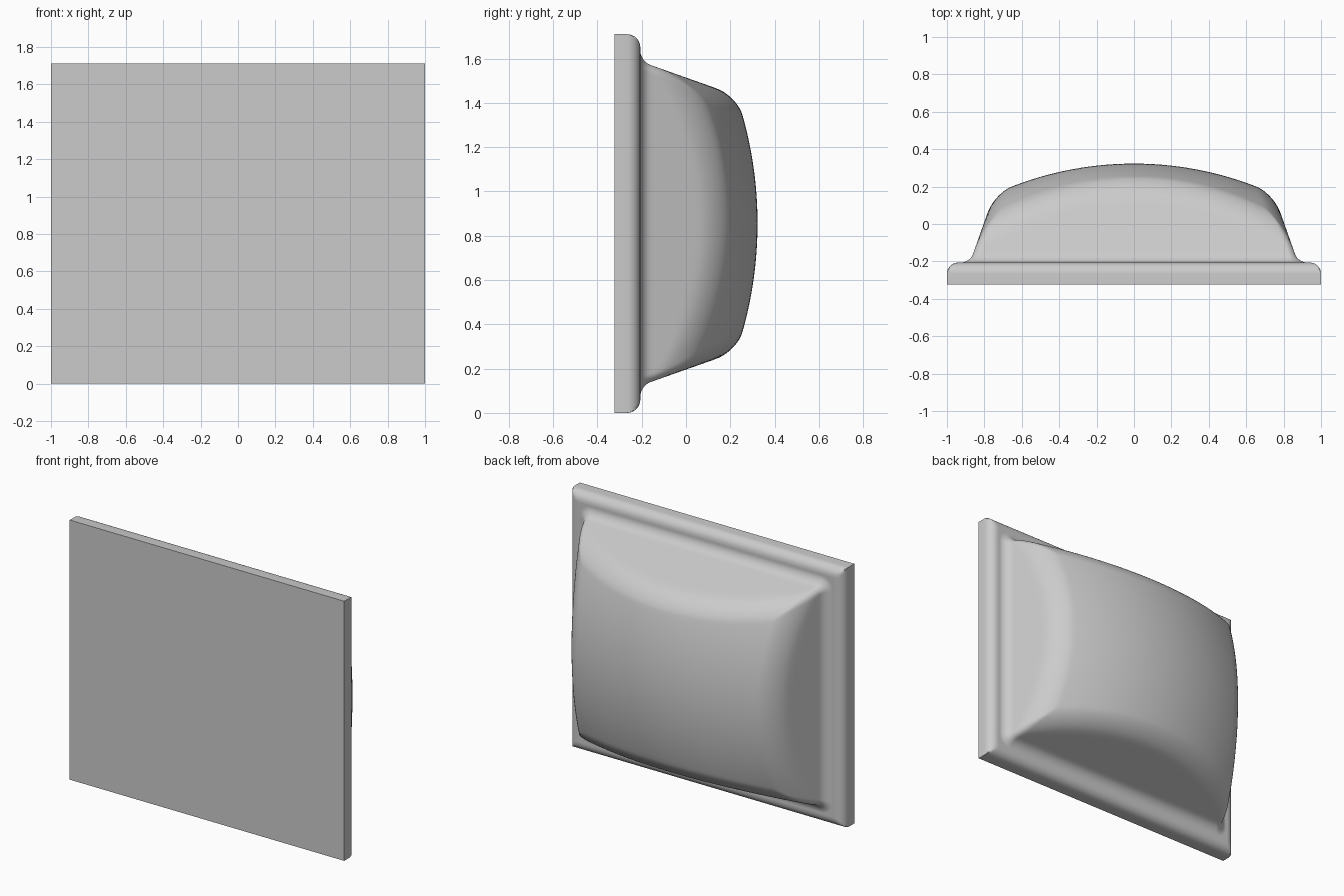
import bpy, bmesh
from math import hypot, sqrt

cube = bpy.data.objects.get("Cube")
if cube:
    bpy.data.objects.remove(cube, do_unlink=True)

# Main dimensions
HALF_X, HALF_Z = 1.0, 0.855
FRONT, FLANGE, CROWN = -0.323, -0.206, 0.323
MARGIN = 0.123            # flange width outside the raised body
SLOPE = 2.83              # steepness of the body sides
SPHERE = 1.8              # radius of the domed crown
EDGE_R = 0.06             # rounding of the flange edge


def round_and(a, b, r):
    """Intersection of two distances with a rounded edge."""
    return min(-r, max(a, b)) + hypot(max(a + r, 0), max(b + r, 0))


def round_or(a, b, r):
    """Union of two distances with a filleted inner corner."""
    return max(r, min(a, b)) - hypot(max(r - a, 0), max(r - b, 0))


def distance(x, y, z):
    """Distance to the domed, tapered body joined to its flange."""
    length = hypot(1, SLOPE)
    side_x = ((abs(x) - HALF_X + MARGIN) * SLOPE + y - FLANGE) / length
    side_z = ((abs(z) - HALF_Z + MARGIN) * SLOPE + y - FLANGE) / length
    dome = sqrt(x * x + z * z + (y - CROWN + SPHERE) ** 2) - SPHERE
    body = round_and(round_and(side_x, side_z, 0.035), dome, 0.075)
    return round_or(body, y - FLANGE, 0.045)


def height(x, z):
    lo, hi = FLANGE - 0.01, CROWN + 0.05
    for _ in range(22):
        mid = (lo + hi) / 2
        if distance(x, mid, z) < 0:
            lo = mid
        else:
            hi = mid
    edge = min(HALF_X - abs(x), HALF_Z - abs(z))
    if edge < EDGE_R:
        lo -= EDGE_R - sqrt(max(0, EDGE_R ** 2 - (EDGE_R - edge) ** 2))
    return lo


def grid_lines(half):
    """Line positions along one axis, denser over the rounded edges."""
    inset = [EDGE_R * (i / 7) ** 2 for i in range(8)]
    for end, steps in ((0.18, 20), (0.36, 18), (half, 16)):
        start = inset[-1]
        inset += [start + (end - start) * i / steps for i in range(1, steps + 1)]
    left = [d - half for d in inset]
    return left + [-v for v in reversed(left[:-1])]


# Back skin: domed body, fillet and rounded flange
bm = bmesh.new()
rows = [[bm.verts.new((x, height(x, z), z + HALF_Z)) for x in grid_lines(HALF_X)]
        for z in grid_lines(HALF_Z)]
for low, high in zip(rows, rows[1:]):
    for i in range(len(low) - 1):
        bm.faces.new((low[i], high[i], high[i + 1], low[i + 1]))

# Flange walls and flat front
border = [e for e in bm.edges if e.is_boundary]
walls = bmesh.ops.extrude_edge_only(bm, edges=border)["geom"]
for v in walls:
    if isinstance(v, bmesh.types.BMVert):
        v.co.y = FRONT
rim = [e for e in bm.edges if e.is_boundary]
bmesh.ops.holes_fill(bm, edges=rim, sides=0)
bmesh.ops.recalc_face_normals(bm, faces=bm.faces)

mesh = bpy.data.meshes.new("domed_cover")
bm.to_mesh(mesh)
bm.free()
cover = bpy.data.objects.new("domed_cover", mesh)
bpy.context.collection.objects.link(cover)

# Plain grey material
grey = bpy.data.materials.new("plain_grey")
grey.use_nodes = True
colour = (0.6, 0.6, 0.6, 1)
grey.diffuse_color = colour
grey.node_tree.nodes["Principled BSDF"].inputs["Base Color"].default_value = colour
mesh.materials.append(grey)

# Smooth curved areas, crisp flange corners
bpy.ops.object.select_all(action="DESELECT")
cover.select_set(True)
bpy.context.view_layer.objects.active = cover
bpy.ops.object.shade_smooth_by_angle(angle=0.6)
